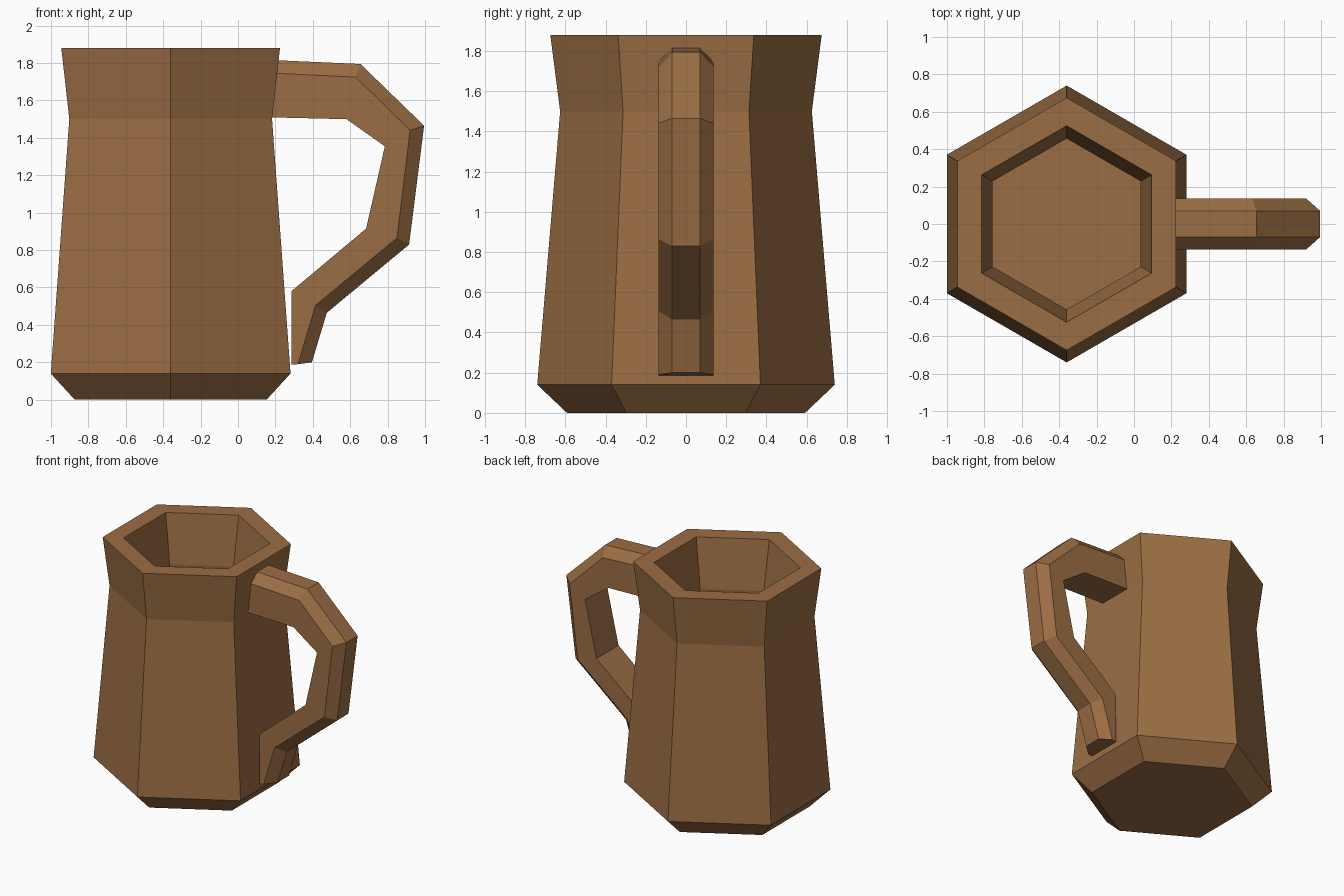
import bpy
from math import sin, cos, pi

if "Cube" in bpy.data.objects:
    bpy.data.objects.remove(bpy.data.objects["Cube"])

wood = bpy.data.materials.new("brown_wood")
wood.diffuse_color = (0.33, 0.155, 0.058, 1)
wood.use_nodes = True
wood.node_tree.nodes["Principled BSDF"].inputs["Base Color"].default_value = wood.diffuse_color


def loft(name, rings, bridge_ends_only=True):
    """Skin a list of equal-sized vertex rings and cap both ends."""
    n = len(rings[0])
    verts = [v for ring in rings for v in ring]
    faces = [(r * n + i, r * n + (i + 1) % n, (r + 1) * n + (i + 1) % n, (r + 1) * n + i)
             for r in range(len(rings) - 1) for i in range(n)]
    faces.append(tuple(reversed(range(n))))
    faces.append(tuple(range(len(verts) - n, len(verts))))
    mesh = bpy.data.meshes.new(name)
    mesh.from_pydata(verts, [], faces)
    mesh.materials.append(wood)
    obj = bpy.data.objects.new(name, mesh)
    bpy.context.collection.objects.link(obj)
    return obj


def hexagon(radius, z):
    return [(-0.36 + radius * cos(pi / 6 + i * pi / 3), radius * sin(pi / 6 + i * pi / 3), z)
            for i in range(6)]


# Hollow six-sided body: outside from base to rim, then inside down to the floor
body_profile = [(0.592, 0), (0.74, 0.14), (0.626, 1.5), (0.675, 1.88),
                (0.525, 1.88), (0.457, 1.5), (0.57, 0.2)]
loft("mug_body", [hexagon(r, z) for r, z in body_profile])

# Handle: stations of (inner edge, side edge, outer edge) in the x-z plane
stations = [
    ((0.16, 1.51), (0.16, 1.747), (0.16, 1.817)),
    ((0.58, 1.50), (0.63, 1.725), (0.655, 1.795)),
    ((0.785, 1.355), (0.92, 1.44), (0.995, 1.465)),
    ((0.685, 0.915), (0.85, 0.865), (0.915, 0.83)),
    ((0.285, 0.58), (0.415, 0.505), (0.475, 0.465)),
    ((0.285, 0.187), (0.32, 0.19), (0.395, 0.2)),
]
WIDE, NARROW = 0.137, 0.07
rings = []
for (ix, iz), (sx, sz), (ox, oz) in stations:
    rings.append([(ix, -WIDE, iz), (sx, -WIDE, sz), (ox, -NARROW, oz),
                  (ox, NARROW, oz), (sx, WIDE, sz), (ix, WIDE, iz)])
handle = loft("handle", rings)
handle.data.flip_normals()
